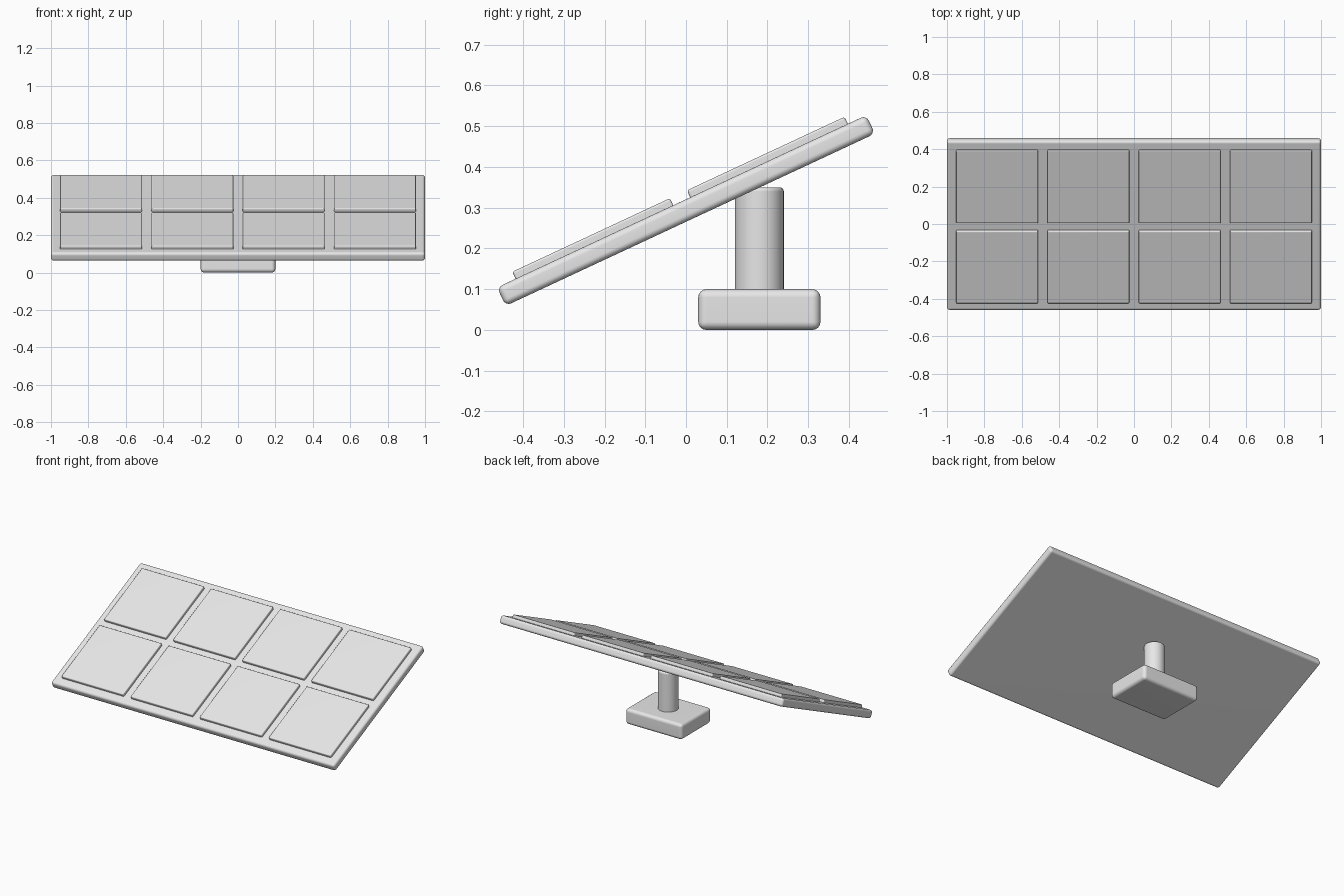
import bpy
import bmesh
import math
from mathutils import Matrix

cube = bpy.data.objects.get("Cube")
if cube:
    bpy.data.objects.remove(cube, do_unlink=True)

# Single light grey material
grey = bpy.data.materials.new("light_grey")
grey.use_nodes = True
colour = (0.8, 0.8, 0.8, 1)
grey.diffuse_color = colour
grey.node_tree.nodes["Principled BSDF"].inputs["Base Color"].default_value = colour


def finish(name, bm, edges, radius, matrix):
    """Round the chosen edges, place the part and shade it smoothly."""
    bmesh.ops.bevel(bm, geom=edges, offset=radius, segments=4,
                    profile=0.5, affect='EDGES', clamp_overlap=True)
    mesh = bpy.data.meshes.new(name)
    bm.to_mesh(mesh)
    bm.free()
    mesh.materials.append(grey)
    obj = bpy.data.objects.new(name, mesh)
    bpy.context.collection.objects.link(obj)
    obj.matrix_world = matrix
    bpy.ops.object.select_all(action='DESELECT')
    obj.select_set(True)
    bpy.context.view_layer.objects.active = obj
    bpy.ops.object.shade_smooth_by_angle(angle=math.radians(40))
    normals = obj.modifiers.new("flat_faces", 'WEIGHTED_NORMAL')
    normals.keep_sharp = True
    return obj


def rounded_box(name, size, centre, radius, frame=Matrix()):
    bm = bmesh.new()
    bmesh.ops.create_cube(bm, size=1, matrix=Matrix.Diagonal((*size, 1)))
    return finish(name, bm, bm.edges[:], radius, frame @ Matrix.Translation(centre))


def rounded_post(name, radius, bottom, top, y, bevel):
    bm = bmesh.new()
    bmesh.ops.create_cone(bm, cap_ends=True, segments=32, radius1=radius,
                          radius2=radius, depth=top - bottom)
    rims = [e for e in bm.edges if abs(e.verts[0].co.z - e.verts[1].co.z) < 1e-5]
    return finish(name, bm, rims, bevel,
                  Matrix.Translation((0, y, (top + bottom) / 2)))


# Foot and post, set behind the centre
STAND_Y = 0.18
rounded_box("base", (0.4, 0.3, 0.1), (0, STAND_Y, 0.05), 0.02)
rounded_post("post", 0.06, 0.09, 0.35, STAND_Y, 0.01)

# Tilted backing panel
tilt = Matrix.Translation((0, 0, 0.293)) @ Matrix.Rotation(math.radians(25), 4, 'X')
rounded_box("panel_frame", (2, 1, 0.05), (0, 0, 0), 0.015, tilt)

# Grid of raised cells
for row, v in enumerate((-0.2365, 0.2365)):
    for column in range(4):
        x = (column - 1.5) * 0.488
        rounded_box(f"solar_cell_{row + 1}_{column + 1}", (0.438, 0.427, 0.03),
                    (x, v, 0.029), 0.006, tilt)
